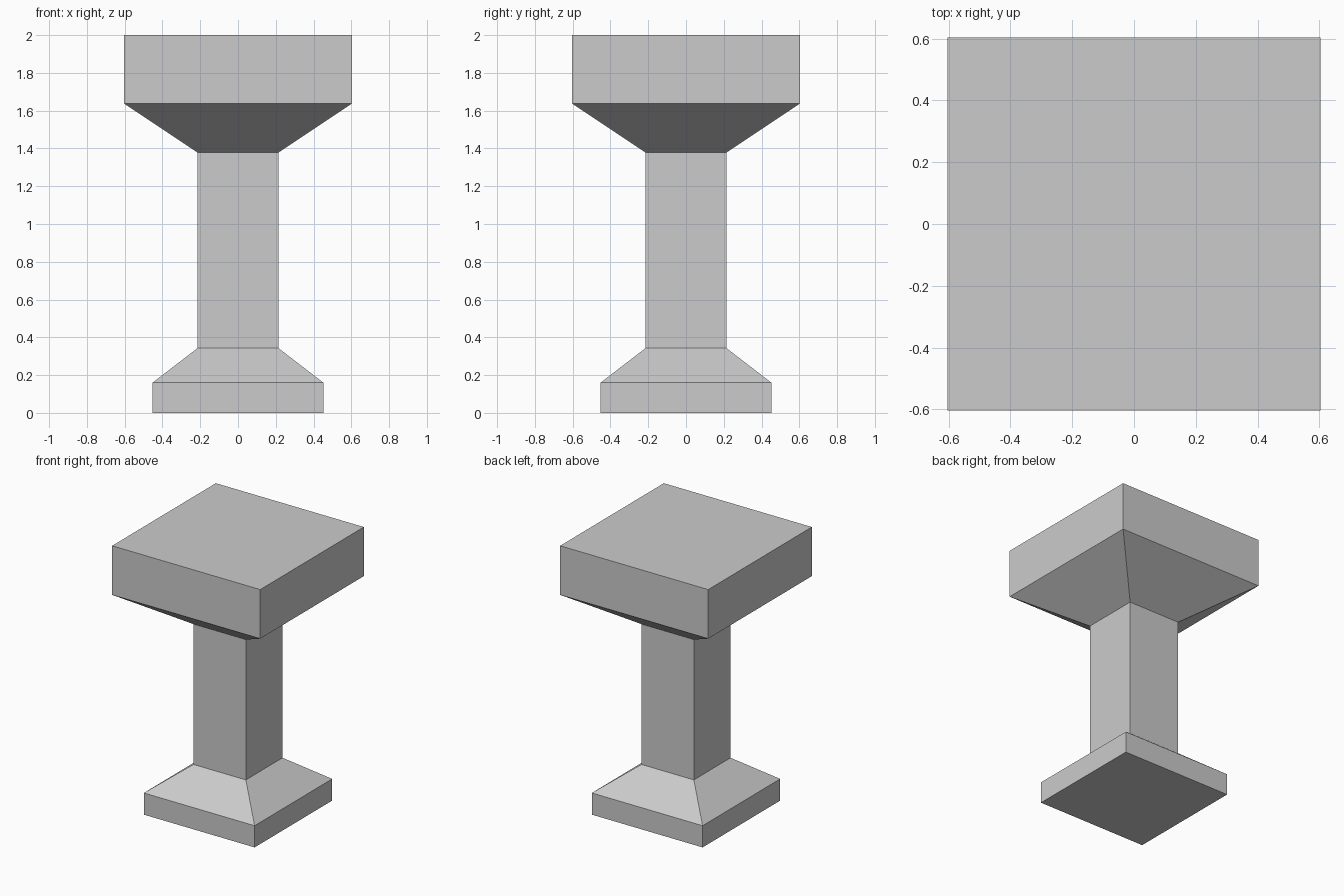
import bpy
import bmesh

cube = bpy.data.objects.get("Cube")
if cube:
    bpy.data.objects.remove(cube, do_unlink=True)

stone = bpy.data.materials.new("grey_stone")
stone.use_nodes = True
colour = (0.6, 0.6, 0.6, 1)
stone.diffuse_color = colour
stone.node_tree.nodes["Principled BSDF"].inputs["Base Color"].default_value = colour

CORNERS = ((-1, -1), (1, -1), (1, 1), (-1, 1))


def square_loft(name, profile, cap_bottom=False, cap_top=False):
    """Skin square rings given as (half width, height)."""
    bm = bmesh.new()
    rings = [[bm.verts.new((x * w, y * w, z)) for x, y in CORNERS]
             for w, z in profile]
    for low, high in zip(rings, rings[1:]):
        for i in range(4):
            j = (i + 1) % 4
            bm.faces.new((low[i], low[j], high[j], high[i]))
    if cap_bottom:
        bm.faces.new(rings[0][::-1])
    if cap_top:
        bm.faces.new(rings[-1])
    mesh = bpy.data.meshes.new(name)
    bm.to_mesh(mesh)
    bm.free()
    mesh.materials.append(stone)
    obj = bpy.data.objects.new(name, mesh)
    bpy.context.collection.objects.link(obj)


BASE, SHAFT, TOP = 0.452, 0.214, 0.604
SHAFT_LOW, SHAFT_HIGH = 0.343, 1.378

# Plinth with a sloped upper part
square_loft("base", [(BASE, 0), (BASE, 0.16), (SHAFT, SHAFT_LOW)], cap_bottom=True)
# Square column
square_loft("shaft", [(SHAFT, SHAFT_LOW), (SHAFT, SHAFT_HIGH)])
# Flared capital with a flat block on top
square_loft("capital", [(SHAFT, SHAFT_HIGH), (TOP, 1.638), (TOP, 2)], cap_top=True)
